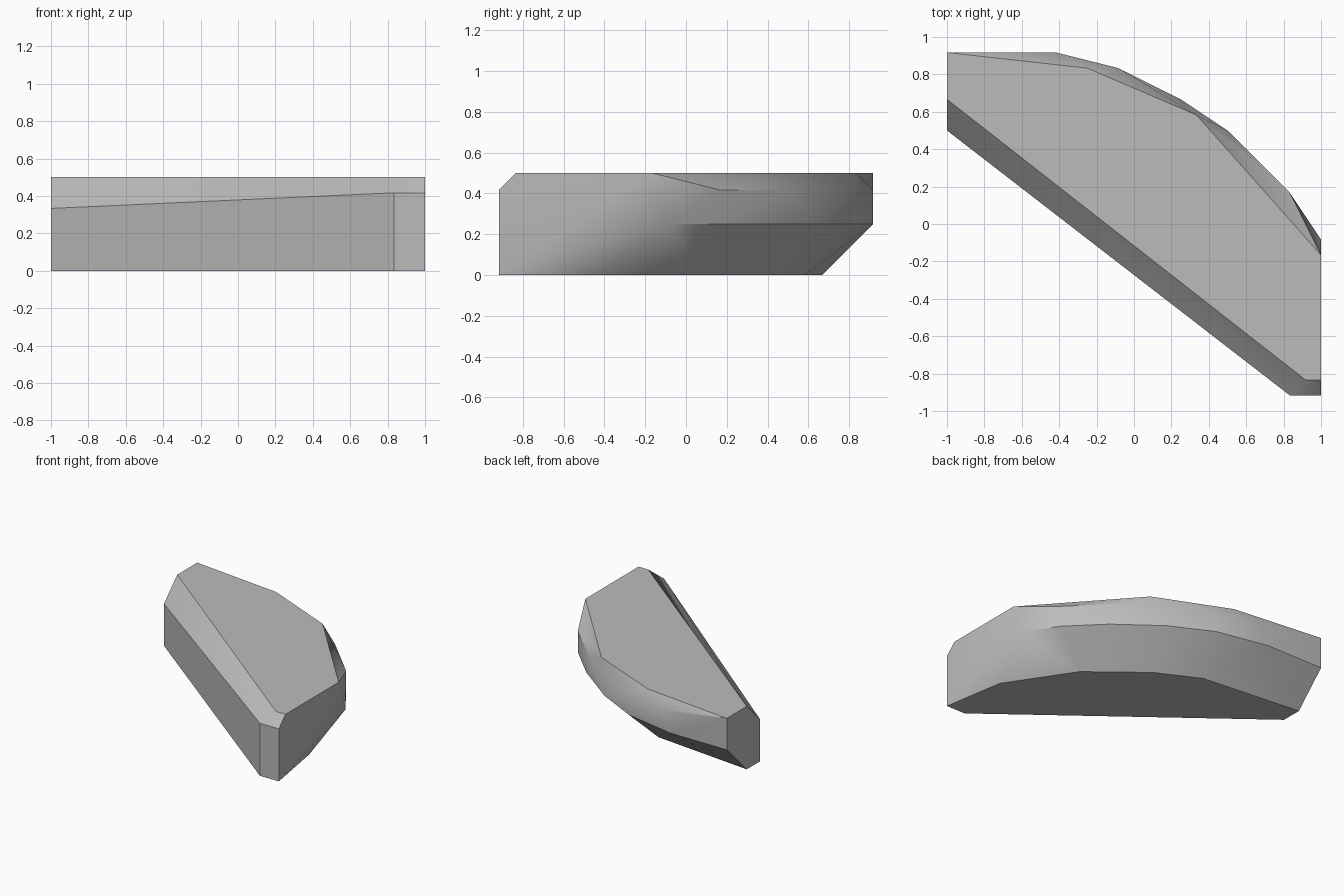
import bpy
import bmesh
import math

cube = bpy.data.objects.get("Cube")
if cube:
    bpy.data.objects.remove(cube, do_unlink=True)

UNIT = 1 / 12  # the rock is laid out on a grid of twelfths

# Outlines of the rock at each height, in grid steps
layers = {
    0: [(-12, 6), (10, -11), (12, -11), (11, -5), (7, 1), (2, 5), (-2, 7), (-12, 8)],
    3: [(12, -1), (10, 2), (7, 5), (3, 8), (-1, 10), (-6, 11), (-12, 11)],
    4: [(-12, 6)],
    5: [(10, -11), (12, -11), (10, 2), (6, 6), (-1, 10), (-5, 11)],
    6: [(-12, 8), (11, -10), (12, -10), (12, -2), (4, 7), (-3, 10), (-12, 11)],
}

# Stone colour
stone = bpy.data.materials.new("grey_stone")
stone.use_nodes = True
colour = (0.5, 0.5, 0.5, 1)
stone.diffuse_color = colour
stone.node_tree.nodes["Principled BSDF"].inputs["Base Color"].default_value = colour

# Chiselled rock: skin the outlines with a convex hull
bm = bmesh.new()
for height, outline in layers.items():
    for x, y in outline:
        bm.verts.new((x * UNIT, y * UNIT, height * UNIT))
hull = bmesh.ops.convex_hull(bm, input=bm.verts)
loose = {g for key in ("geom_interior", "geom_unused") for g in hull[key]
         if isinstance(g, bmesh.types.BMVert)}
bmesh.ops.delete(bm, geom=list(loose), context="VERTS")

# Merge the coplanar triangles into flat facets
bmesh.ops.dissolve_limit(bm, angle_limit=math.radians(1), verts=bm.verts, edges=bm.edges)
bmesh.ops.recalc_face_normals(bm, faces=bm.faces)

mesh = bpy.data.meshes.new("rock_wedge")
bm.to_mesh(mesh)
bm.free()
mesh.materials.append(stone)
rock = bpy.data.objects.new("rock_wedge", mesh)
bpy.context.collection.objects.link(rock)

# Soften the shallow facets, keep the hard chiselled edges
bpy.ops.object.select_all(action="DESELECT")
rock.select_set(True)
bpy.context.view_layer.objects.active = rock
bpy.ops.object.shade_smooth_by_angle(angle=math.radians(35))
